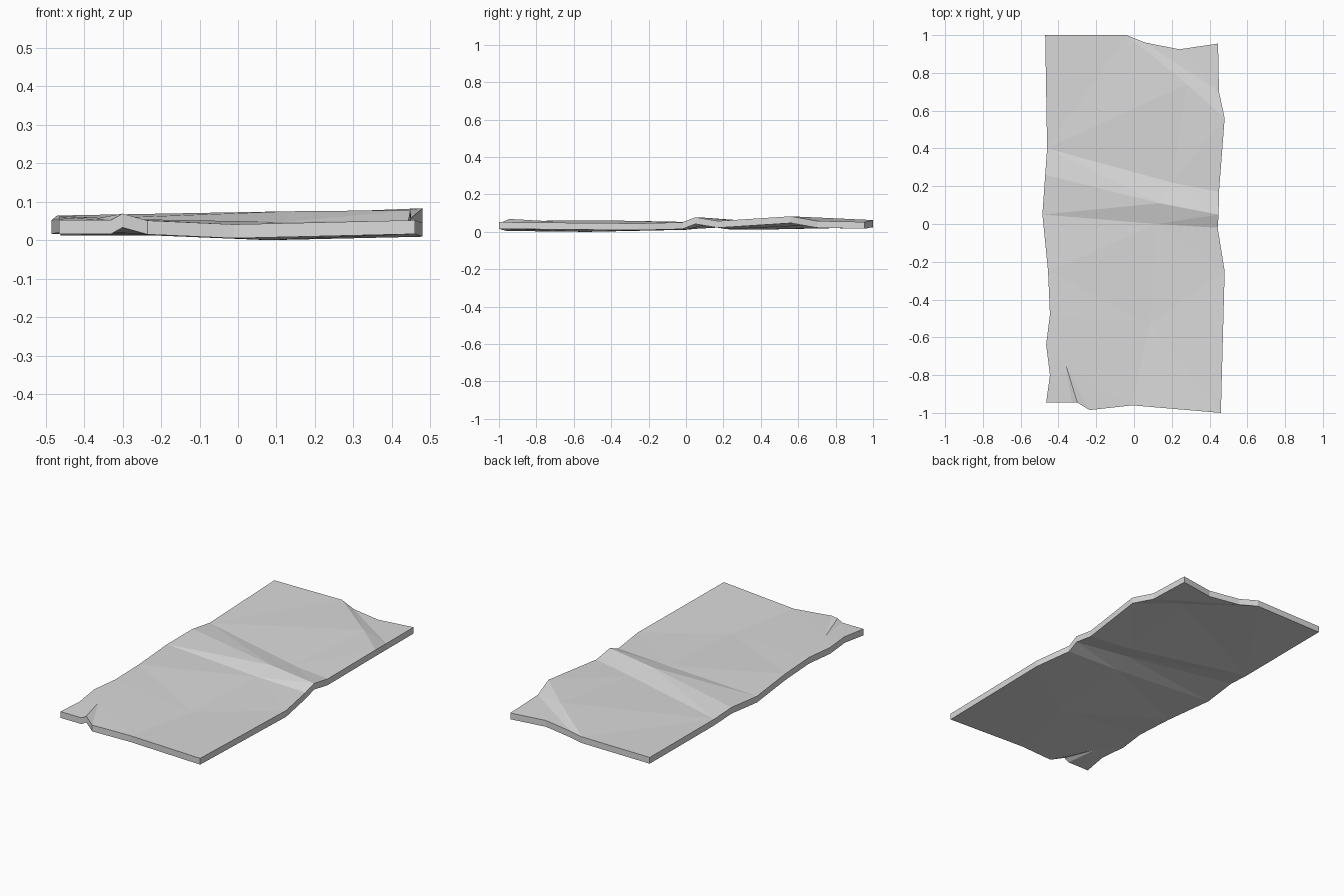
import bpy
import bmesh
from mathutils import Vector
from mathutils.geometry import delaunay_2d_cdt

THICKNESS = 0.036

# Remove the default cube
default_cube = bpy.data.objects.get("Cube")
if default_cube:
    bpy.data.objects.remove(default_cube, do_unlink=True)


def make_material(name, colour):
    """One flat colour for both the viewport and the render."""
    material = bpy.data.materials.new(name)
    material.use_nodes = True
    material.diffuse_color = colour
    shader = next(n for n in material.node_tree.nodes if n.type == 'BSDF_PRINCIPLED')
    shader.inputs["Base Color"].default_value = colour
    return material


# Top surface corners, each side running round the worn outline
back_side = [(-.47, 1, .062), (-.04, 1, .065), (.06, .96, .055),
             (.24, .925, .055), (.445, .955, .055)]
right_side = [(.45, .7, .06), (.48, .56, .085), (.45, .17, .06),
              (.448, .05, .08), (.443, -.02, .053), (.48, -.25, .047)]
front_side = [(.46, -1, .054), (-.01, -.96, .043), (-.235, -.985, .053),
              (-.3, -.945, .071), (-.33, -.945, .054), (-.465, -.945, .054)]
left_side = [(-.445, -.8, .06), (-.465, -.64, .064), (-.445, -.48, .064),
             (-.455, -.25, .06), (-.485, .05, .054), (-.47, .26, .066),
             (-.46, .4, .05)]
outline = back_side + right_side + front_side + left_side

# Points inside the slab where the folds bend
inner = {
    "step_foot": (.12, 0, .049),
    "step_top": (.135, .11, .077),
    "valley": (.2, .22, .052),
    "back_rise": (.28, .74, .077),
    "sag": (.08, -.53, .038),
    "chip_end": (-.36, -.75, .06),
}

points = outline + list(inner.values())
index = {name: len(outline) + i for i, name in enumerate(inner)}
for name, corner in {
    "back_crest": back_side[1], "back_low": back_side[2],
    "right_low": right_side[0], "right_crest": right_side[1],
    "right_valley": right_side[2], "right_top": right_side[3],
    "right_foot": right_side[4], "right_sag": right_side[5],
    "chip_crest": front_side[3], "chip_foot": front_side[4],
    "front_bend": front_side[2], "left_bend": left_side[3],
    "left_foot": left_side[5], "left_top": left_side[6],
}.items():
    index[name] = outline.index(corner)
index["left_valley"] = len(outline) - 1
index["left_top"] = index["left_valley"] - 1
index["left_foot"] = index["left_top"] - 1

# Crease lines across the slab
creases = [
    ("left_foot", "step_foot", "right_foot"),
    ("left_top", "step_top", "right_top"),
    ("left_valley", "valley", "right_valley"),
    ("step_foot", "step_top"),
    ("back_crest", "back_rise", "right_crest"),
    ("back_low", "right_low"),
    ("valley", "back_rise"),
    ("right_sag", "sag", "chip_end"),
    ("chip_end", "chip_crest"),
    ("chip_end", "chip_foot"),
    ("chip_end", "front_bend"),
]

count = len(outline)
edges = [(i, (i + 1) % count) for i in range(count)]
for line in creases:
    edges += [(index[a], index[b]) for a, b in zip(line, line[1:])]

# Fill the outline with facets that follow the creases
flat = [Vector(p[:2]) for p in points]
verts, _, faces, origins, _, _ = delaunay_2d_cdt(flat, edges, [], 1, 1e-5)

bm = bmesh.new()
top = []
for co, origin in zip(verts, origins):
    if origin:
        z = points[origin[0]][2]
    else:
        z = min(points, key=lambda p: (Vector(p[:2]) - co).length)[2]
    top.append(bm.verts.new((co.x, co.y, z)))
for face in faces:
    bm.faces.new([top[i] for i in face])
bmesh.ops.recalc_face_normals(bm, faces=bm.faces)

# Give the sheet its thickness
extruded = bmesh.ops.extrude_face_region(bm, geom=bm.faces[:], use_keep_orig=True)
lower = [g for g in extruded["geom"] if isinstance(g, bmesh.types.BMVert)]
bmesh.ops.translate(bm, verts=lower, vec=(0, 0, -THICKNESS))
bmesh.ops.recalc_face_normals(bm, faces=bm.faces)

# Rest the slab on the ground
lowest = min(v.co.z for v in bm.verts)
bmesh.ops.translate(bm, verts=bm.verts, vec=(0, 0, -lowest))

mesh = bpy.data.meshes.new("rumpled_slab")
bm.to_mesh(mesh)
bm.free()
mesh.materials.append(make_material("light_grey", (.7, .7, .7, 1)))
slab = bpy.data.objects.new("rumpled_slab", mesh)
bpy.context.collection.objects.link(slab)
